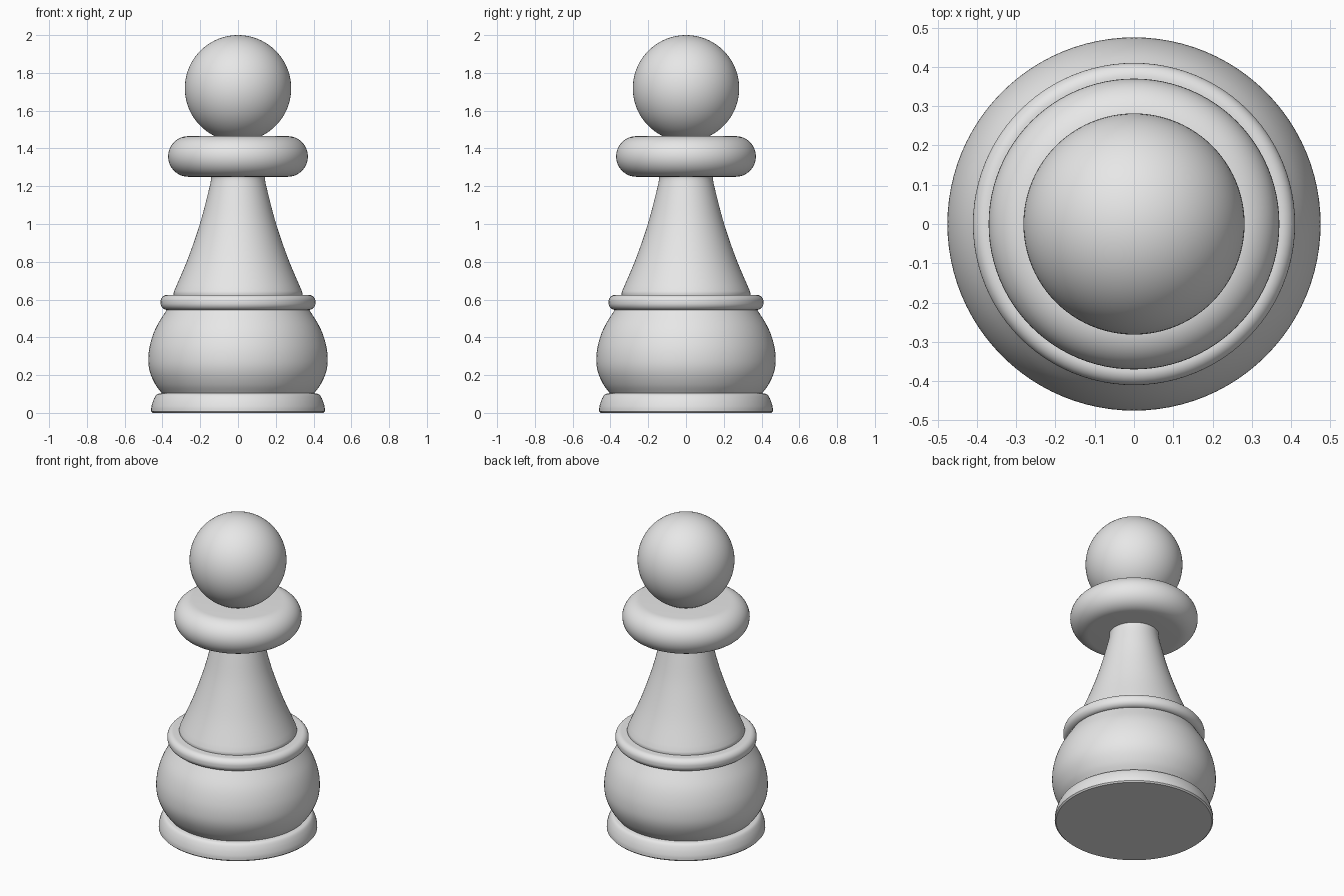
import bpy, bmesh, math
from mathutils import Vector

cube = bpy.data.objects.get("Cube")
if cube:
    bpy.data.objects.remove(cube, do_unlink=True)

SEGMENTS = 96

grey = bpy.data.materials.new("plain_grey")
grey.use_nodes = True
colour = (0.8, 0.8, 0.8, 1)
grey.diffuse_color = colour
grey.node_tree.nodes["Principled BSDF"].inputs["Base Color"].default_value = colour


def smooth_path(points, steps=6):
    """Catmull-Rom curve through (radius, height) points."""
    p = [Vector(q) for q in points]
    p = [2 * p[0] - p[1]] + p + [2 * p[-1] - p[-2]]
    path = []
    for a, b, c, d in zip(p, p[1:], p[2:], p[3:]):
        for i in range(steps):
            t = i / steps
            path.append(0.5 * (2 * b + (c - a) * t + (2 * a - 5 * b + 4 * c - d) * t ** 2
                               + (3 * b - a - 3 * c + d) * t ** 3))
    return path + [p[-2]]


def arc(radius, height, size, start, end, steps=12):
    """Circular arc in the profile plane, angles in degrees."""
    angles = [math.radians(start + (end - start) * i / steps) for i in range(steps + 1)]
    return [Vector((radius + size * math.cos(a), height + size * math.sin(a))) for a in angles]


def rounded_disc(radius, low, high, corner):
    """Profile of a disc with rounded rims."""
    return (arc(radius - corner, low + corner, corner, -90, 0)
            + arc(radius - corner, high - corner, corner, 0, 90))


def lathe(name, profile):
    """Spin a bottom-to-top profile about z, closing both ends on the axis."""
    path = [Vector((0, profile[0][1]))] + list(profile) + [Vector((0, profile[-1][1]))]
    bm = bmesh.new()
    verts = [bm.verts.new((max(r, 0), 0, z)) for r, z in path]
    edges = [bm.edges.new(pair) for pair in zip(verts, verts[1:])]
    bmesh.ops.spin(bm, geom=verts + edges, cent=(0, 0, 0), axis=(0, 0, 1),
                   angle=math.tau, steps=SEGMENTS)
    bmesh.ops.remove_doubles(bm, verts=bm.verts, dist=0.0001)
    bmesh.ops.recalc_face_normals(bm, faces=bm.faces)
    mesh = bpy.data.meshes.new(name)
    bm.to_mesh(mesh)
    bm.free()
    mesh.materials.append(grey)
    obj = bpy.data.objects.new(name, mesh)
    bpy.context.collection.objects.link(obj)
    bpy.ops.object.select_all(action='DESELECT')
    obj.select_set(True)
    bpy.context.view_layer.objects.active = obj
    bpy.ops.object.shade_smooth_by_angle(angle=math.radians(40))


# Foot with a small lower bevel and a sloping rounded rim
lathe("foot", [(0.452, 0)] + smooth_path([(0.46, 0.008), (0.458, 0.035), (0.447, 0.07),
                                         (0.43, 0.097), (0.405, 0.105)]))

# Bulging body
lathe("body", smooth_path([(0.4, 0.1), (0.437, 0.15), (0.466, 0.215), (0.475, 0.28),
                           (0.466, 0.36), (0.435, 0.45), (0.375, 0.55)]))

# Thin ring on the body
lathe("waist_ring", rounded_disc(0.41, 0.545, 0.625, 0.036))

# Flared stem
lathe("stem", [(0.335, 0.61), (0.342, 0.63)]
      + smooth_path([(0.338, 0.645), (0.264, 0.82), (0.202, 1.0),
                     (0.162, 1.15), (0.143, 1.235), (0.148, 1.26)]))

# Fat collar and ball head
lathe("collar", rounded_disc(0.37, 1.25, 1.465, 0.1075))
lathe("head", arc(0, 1.7185, 0.2815, -90, 90, 48))
